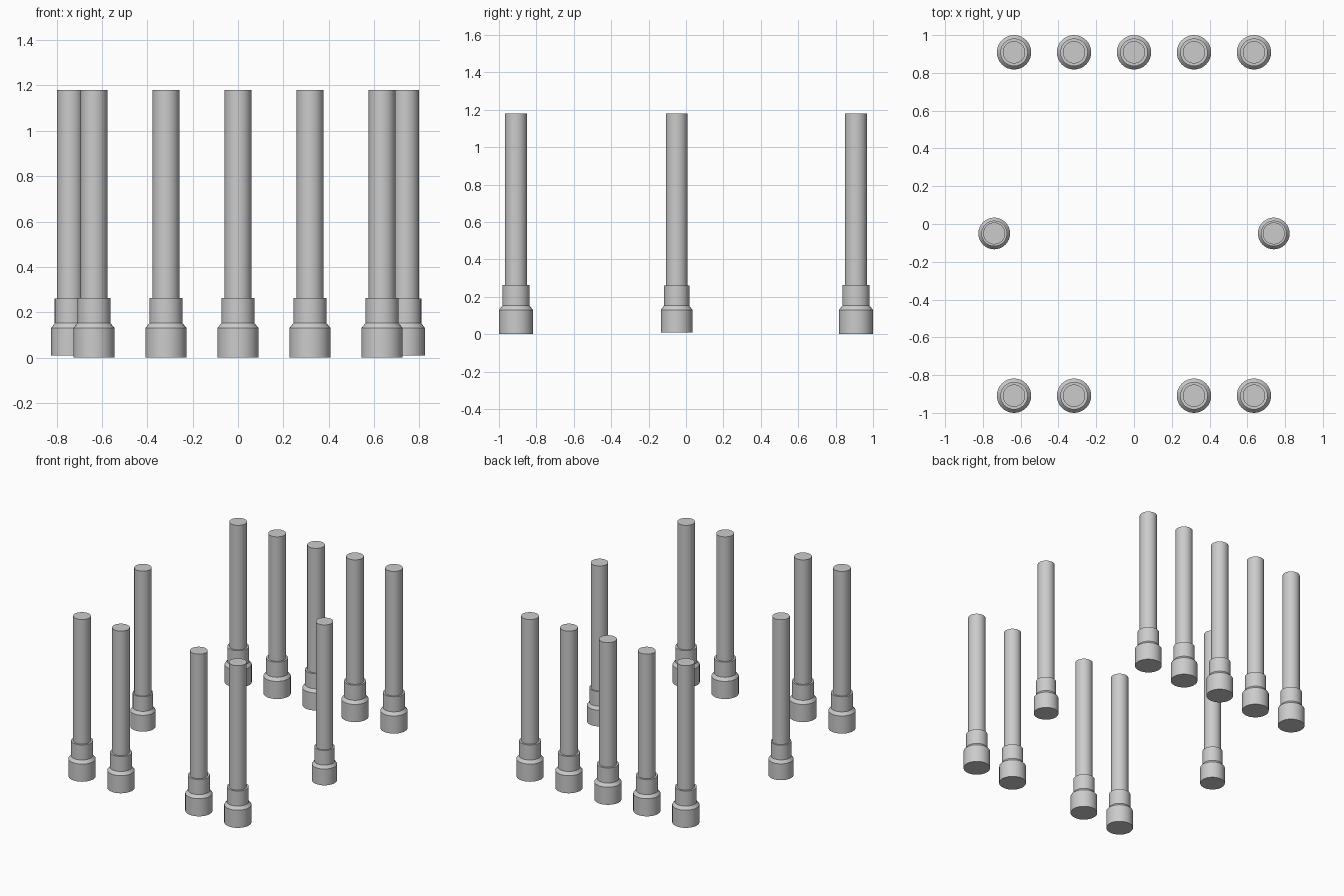
import bpy, bmesh, math
from mathutils import Matrix

if "Cube" in bpy.data.objects:
    bpy.data.objects.remove(bpy.data.objects["Cube"])

SEGMENTS = 32


def column(name, x, y, profile):
    """Lathe a closed (radius, height) profile around a vertical axis."""
    bm = bmesh.new()
    rings = [[bm.verts.new((r * math.cos(2 * math.pi * i / SEGMENTS),
                            r * math.sin(2 * math.pi * i / SEGMENTS), z))
              for i in range(SEGMENTS)] for r, z in profile]
    for low, high in zip(rings, rings[1:]):
        for i in range(SEGMENTS):
            j = (i + 1) % SEGMENTS
            bm.faces.new((low[i], low[j], high[j], high[i]))
    bm.faces.new(rings[0][::-1])
    bm.faces.new(rings[-1])
    mesh = bpy.data.meshes.new(name)
    bm.to_mesh(mesh)
    bm.free()
    obj = bpy.data.objects.new(name, mesh)
    obj.location = (x, y, 0)
    bpy.context.collection.objects.link(obj)
    bpy.ops.object.select_all(action='DESELECT')
    obj.select_set(True)
    bpy.context.view_layer.objects.active = obj
    bpy.ops.object.shade_smooth_by_angle(angle=math.radians(30))
    return obj


# Foot, bevelled shoulder, collar and tall shaft
row_profile = [(0.091, 0), (0.091, 0.13), (0.073, 0.152),
               (0.073, 0.263), (0.059, 0.263), (0.059, 1.18)]
side_profile = [(0.084, 0.01), (0.084, 0.13), (0.068, 0.152),
                (0.068, 0.26), (0.058, 0.26), (0.058, 1.18)]

# Back row of five columns, front row with a gap in the middle
for i in range(-2, 3):
    column("back_column", i * 0.3175, 0.909, row_profile)
    if i:
        column("front_column", i * 0.3175, -0.909, row_profile)

# One slimmer column on each side
for s in (-1, 1):
    column("side_column", s * 0.74, -0.05, side_profile)
